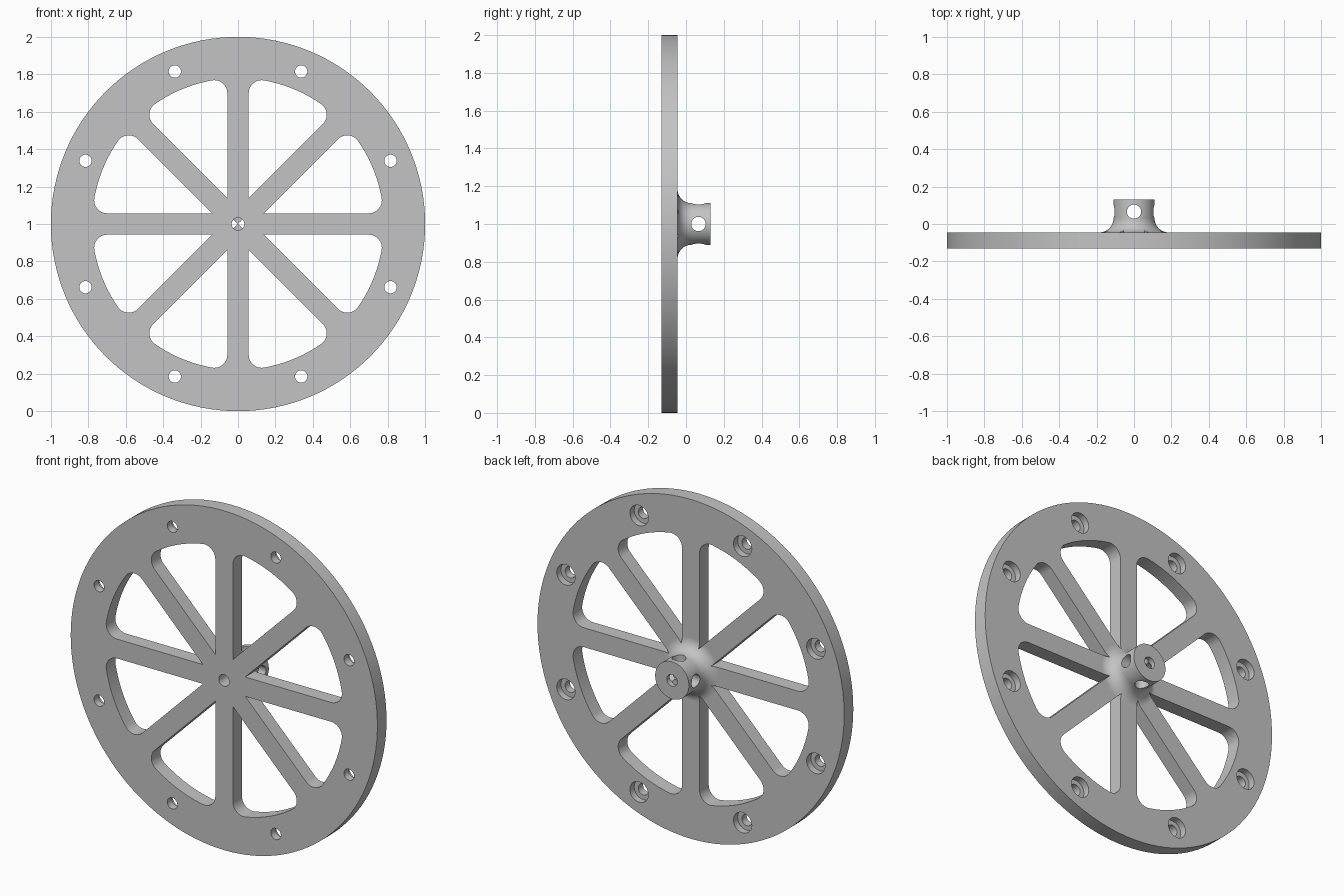
import bpy, bmesh, math
from math import sin, cos, pi, asin
from mathutils import Vector, Matrix

cube = bpy.data.objects.get("Cube")
if cube:
    bpy.data.objects.remove(cube, do_unlink=True)

FRONT, FACE, HUB_END = -0.13, -0.045, 0.13   # depths along y
SPOKE, RIM_IN, CORNER = 0.057, 0.78, 0.07    # half spoke width, window radius, window corner
HUB_R, FILLET = 0.11, 0.075

grey = bpy.data.materials.new("light grey")
grey.use_nodes = True
grey.diffuse_color = (0.55, 0.55, 0.55, 1)
grey.node_tree.nodes["Principled BSDF"].inputs["Base Color"].default_value = (0.55, 0.55, 0.55, 1)


def make(name, bm):
    bmesh.ops.recalc_face_normals(bm, faces=bm.faces)
    mesh = bpy.data.meshes.new(name)
    bm.to_mesh(mesh)
    bm.free()
    mesh.materials.append(grey)
    ob = bpy.data.objects.new(name, mesh)
    bpy.context.collection.objects.link(ob)
    return ob


def lathe(bm, profile, steps, x=0, z=1):
    """Revolve (radius, y) points about an axis along y through (x, z)."""
    rings = []
    for i in range(steps):
        a = 2 * pi * i / steps
        rings.append([bm.verts.new((x + r * cos(a), y, z + r * sin(a))) for r, y in profile])
    n = len(profile)
    return rings, n


def skin(bm, rings, n, closed):
    for i, ring in enumerate(rings):
        nxt = rings[(i + 1) % len(rings)]
        for j in range(n if closed else n - 1):
            k = (j + 1) % n
            bm.faces.new((ring[j], ring[k], nxt[k], nxt[j]))
    if not closed:
        bm.faces.new([r[0] for r in rings])
        bm.faces.new([r[-1] for r in rings])


# Wheel body: disc, filleted hub and centre bore in one revolved section
fillet = [(HUB_R + FILLET * (1 - sin(t)), FACE + FILLET * (1 - cos(t)))
          for t in (pi / 2 * i / 10 for i in range(11))]
section = [(0.034, FRONT), (1, FRONT), (1, FACE)] + fillet + [(HUB_R, HUB_END), (0.034, HUB_END)]
bm = bmesh.new()
skin(bm, *lathe(bm, section, 128), closed=True)
wheel = make("spoked_wheel", bm)

# Window outline: two spoke sides meeting at a sharp point, rounded outer corners
half = pi / 8
reach = RIM_IN - CORNER
lean = asin((SPOKE + CORNER) / reach)          # fillet centre angle from the spoke axis
centre = Vector((reach * cos(lean), reach * sin(lean)))
side = [Vector((SPOKE / math.tan(half), SPOKE))]
for i in range(11):
    a = -pi / 2 + (pi / 2 + lean) * i / 10
    side.append(centre + CORNER * Vector((cos(a), sin(a))))
arc = [RIM_IN * Vector((cos(a), sin(a)))
       for a in (lean + (pi / 4 - 2 * lean) * i / 10 for i in range(1, 10))]
mirrored = [Vector((p.y, p.x)) for p in side]  # placeholder swap, turned below
turn = Matrix.Rotation(-pi / 4, 2)
mirrored = [turn @ p for p in mirrored][:0:-1]
outline = side + arc + mirrored

# Eight windows between the spokes
bm = bmesh.new()
for s in range(8):
    rot = Matrix.Rotation(s * pi / 4, 2)
    pts = [rot @ p for p in outline]
    face = bm.faces.new([bm.verts.new((p.x, -0.3, 1 + p.y)) for p in pts])
    ext = bmesh.ops.extrude_face_region(bm, geom=[face])
    moved = [v for v in ext["geom"] if isinstance(v, bmesh.types.BMVert)]
    bmesh.ops.translate(bm, verts=moved, vec=(0, 0.6, 0))
cutters = [make("window_cutter", bm)]

# Eight counterbored bolt holes in the rim
bm = bmesh.new()
bolt = [(0.033, -0.3), (0.033, FACE - 0.04), (0.06, FACE - 0.04), (0.06, 0.3)]
for s in range(8):
    a = half + s * pi / 4
    skin(bm, *lathe(bm, bolt, 32, 0.882 * cos(a), 1 + 0.882 * sin(a)), closed=False)
cutters.append(make("bolt_hole_cutter", bm))

# Two crossed set-screw holes through the hub
for name, axis in (("upright_screw_cutter", "Z"), ("sideways_screw_cutter", "Y")):
    bm = bmesh.new()
    spin = Matrix.Rotation(pi / 2, 4, "Y") if axis == "Y" else Matrix.Identity(4)
    bmesh.ops.create_cone(bm, cap_ends=True, segments=32, radius1=0.038, radius2=0.038, depth=0.5,
                          matrix=Matrix.Translation((0, 0.066, 1)) @ spin)
    cutters.append(make(name, bm))

# Cut everything, then drop the cutters
bpy.ops.object.select_all(action="DESELECT")
bpy.context.view_layer.objects.active = wheel
wheel.select_set(True)
for cutter in cutters:
    cutter.hide_render = True
    mod = wheel.modifiers.new(cutter.name, "BOOLEAN")
    mod.operation, mod.solver, mod.object = "DIFFERENCE", "EXACT", cutter
    bpy.ops.object.modifier_apply(modifier=mod.name)
    bpy.data.objects.remove(cutter, do_unlink=True)

# Smooth curved walls, crisp edges, flat faces kept flat
bpy.ops.object.shade_smooth_by_angle(angle=math.radians(30))
weighted = wheel.modifiers.new("even_shading", "WEIGHTED_NORMAL")
weighted.keep_sharp = True
